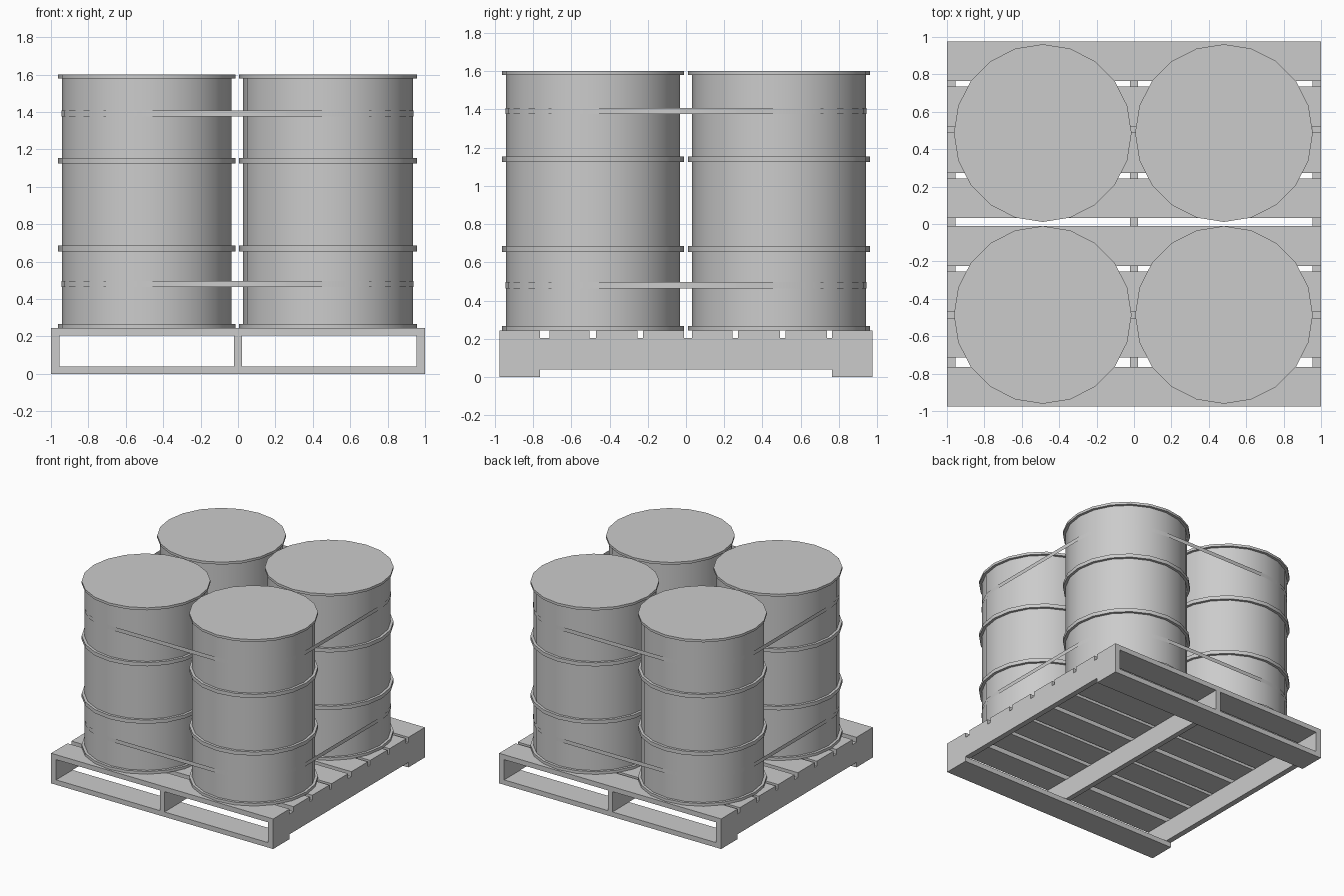
import bpy
import bmesh
from math import sin, cos, pi, radians

if "Cube" in bpy.data.objects:
    bpy.data.objects.remove(bpy.data.objects["Cube"], do_unlink=True)

grey = bpy.data.materials.new("plain grey")
grey.use_nodes = True
grey.diffuse_color = (0.6, 0.6, 0.6, 1)
grey.node_tree.nodes["Principled BSDF"].inputs["Base Color"].default_value = (0.6, 0.6, 0.6, 1)


def make_object(name, bm, smooth=False):
    mesh = bpy.data.meshes.new(name)
    bm.to_mesh(mesh)
    bm.free()
    mesh.materials.append(grey)
    obj = bpy.data.objects.new(name, mesh)
    bpy.context.collection.objects.link(obj)
    if smooth:
        bpy.ops.object.select_all(action="DESELECT")
        obj.select_set(True)
        bpy.context.view_layer.objects.active = obj
        bpy.ops.object.shade_smooth_by_angle(angle=radians(30))
    return obj


def box(name, x, y, z):
    """Box spanning the given (low, high) ranges."""
    bm = bmesh.new()
    bmesh.ops.create_cube(bm, size=1)
    for v in bm.verts:
        for axis, (low, high) in enumerate((x, y, z)):
            v.co[axis] = high if v.co[axis] > 0 else low
    return make_object(name, bm)


# Pallet
EDGE = 0.976
BOTTOM, DECK, TOP = 0.04, 0.205, 0.245
gaps = [(-0.764, -0.715), (-0.505, -0.471), (-0.254, -0.225), (-0.01, 0.031),
        (0.243, 0.272), (0.492, 0.521), (0.736, 0.764)]

# deck slats fill the space between the gaps
starts = [-EDGE] + [g[1] for g in gaps]
ends = [g[0] for g in gaps] + [EDGE]
for i, span in enumerate(zip(starts, ends)):
    box(f"deck_slat_{i + 1}", (-1, 1), span, (DECK, TOP))

# three stringers from front to back
for side, x in (("right", (-1, -0.955)), ("middle", (-0.021, 0.021)), ("left", (0.955, 1))):
    box(f"{side}_stringer", x, (-EDGE, EDGE), (BOTTOM, DECK))

# bottom boards
box("front_bottom_board", (-1, 1), (-EDGE, -0.764), (0, BOTTOM))
box("back_bottom_board", (-1, 1), (0.764, EDGE), (0, BOTTOM))

# Drums
SIDES = 20
BODY, RIM = 0.454, 0.475
XS, YS = (-0.488, 0.481), (-0.486, 0.486)
hoops = [(TOP, 0.267), (0.655, 0.685), (1.124, 1.154), (1.58, 1.6)]

# stepped profile: every hoop goes out to the rim and back to the body
profile = []
for low, high in hoops:
    profile += [(BODY, low), (RIM, low), (RIM, high), (BODY, high)]
profile = profile[1:-1]


def drum(name, cx, cy):
    bm = bmesh.new()
    rings = []
    for r, z in profile:
        rings.append([bm.verts.new((cx + r * cos(2 * pi * k / SIDES),
                                    cy + r * sin(2 * pi * k / SIDES), z))
                      for k in range(SIDES)])
    for a, b in zip(rings, rings[1:]):
        for k in range(SIDES):
            n = (k + 1) % SIDES
            bm.faces.new((a[k], a[n], b[n], b[k]))
    bm.faces.new(rings[-1])
    bm.faces.new(rings[0][::-1])
    make_object(name, bm, smooth=True)


for depth, cy in zip(("front", "back"), YS):
    for side, cx in zip(("right", "left"), XS):
        drum(f"{depth}_{side}_drum", cx, cy)


# Straps: thin bands wrapped around all four drums
def strap(name, low, high, radius=0.457, steps=6):
    corners = [(XS[1], YS[1]), (XS[0], YS[1]), (XS[0], YS[0]), (XS[1], YS[0])]
    bm = bmesh.new()
    pairs = []
    for q, (cx, cy) in enumerate(corners):
        for k in range(steps + 1):
            a = (q + k / steps) * pi / 2
            x, y = cx + radius * cos(a), cy + radius * sin(a)
            pairs.append((bm.verts.new((x, y, low)), bm.verts.new((x, y, high))))
    for (a, b), (c, d) in zip(pairs, pairs[1:] + pairs[:1]):
        bm.faces.new((a, c, d, b))
    make_object(name, bm, smooth=True)


strap("lower_strap", 0.465, 0.497)
strap("upper_strap", 1.375, 1.407)
